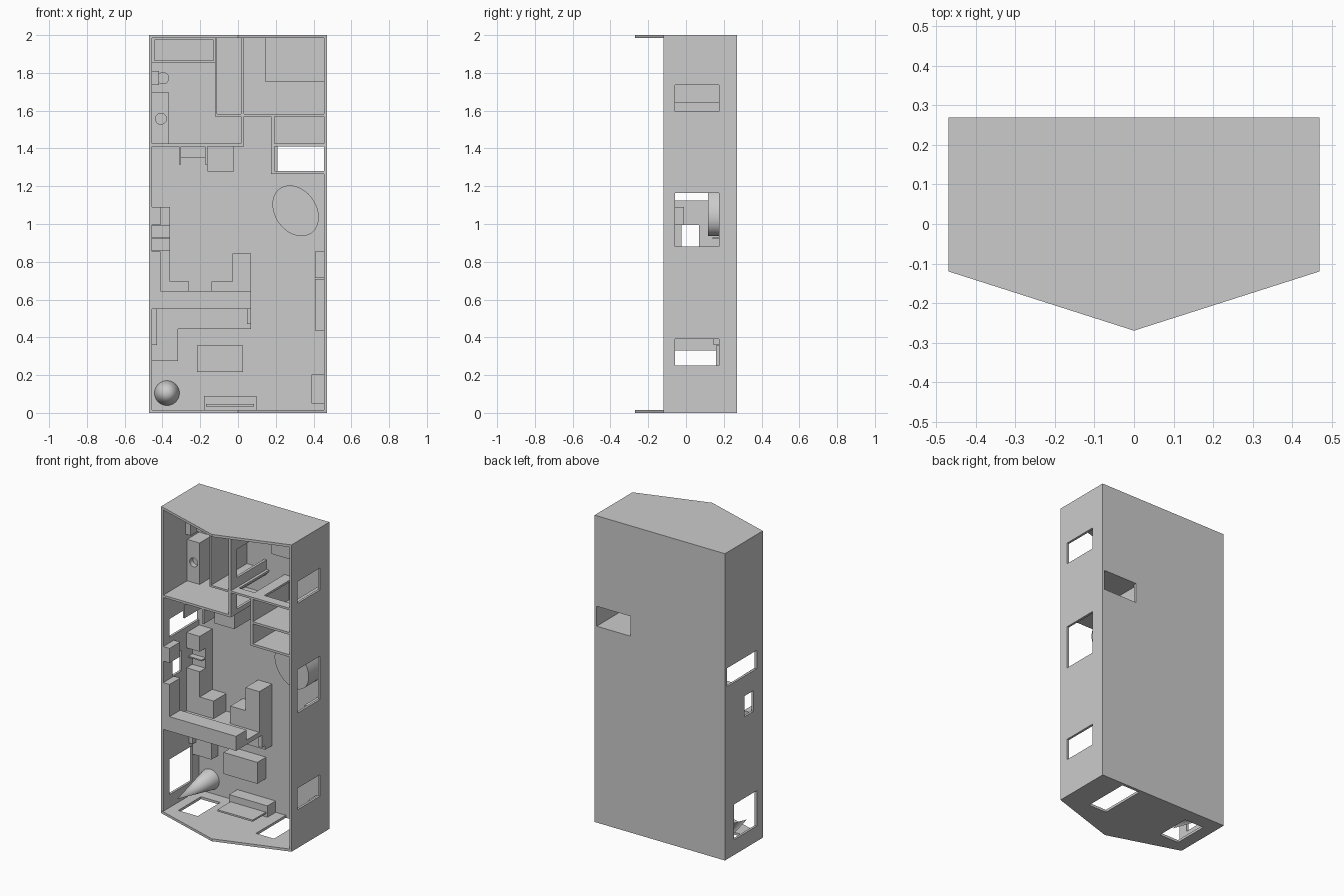
import bpy, bmesh, math
from mathutils import Matrix

if "Cube" in bpy.data.objects:
    bpy.data.objects.remove(bpy.data.objects["Cube"])

F = 0.25      # floor surface (the plan faces -y)
T = -0.12     # open edge of the walls
W = 0.016     # outer wall thickness
WIN = (-0.058, 0.175)
DOOR = (-0.058, 0.26)


def make(name, bm):
    bmesh.ops.recalc_face_normals(bm, faces=bm.faces[:])
    me = bpy.data.meshes.new(name)
    bm.to_mesh(me)
    bm.free()
    ob = bpy.data.objects.new(name, me)
    bpy.context.scene.collection.objects.link(ob)
    return ob


def prism(name, pts, y0, y1):
    """Extrude an x-z outline from y0 to y1."""
    bm = bmesh.new()
    f = bm.faces.new([bm.verts.new((x, y0, z)) for x, z in pts])
    r = bmesh.ops.extrude_face_region(bm, geom=[f])
    vs = [v for v in r['geom'] if isinstance(v, bmesh.types.BMVert)]
    bmesh.ops.translate(bm, verts=vs, vec=(0, y1 - y0, 0))
    return make(name, bm)


def box(name, x0, x1, z0, z1, y0=T, y1=F):
    return prism(name, [(x0, z0), (x1, z0), (x1, z1), (x0, z1)], y0, y1)


def rod(name, x, z, y0, y1, rx, rz=None, r_tip=1.0, tilt=0, seg=32):
    """Round part along y; r_tip scales the radius at y0."""
    bm = bmesh.new()
    m = (Matrix.Translation((x, (y0 + y1) / 2, z)) @ Matrix.Rotation(tilt, 4, 'Y')
         @ Matrix.Diagonal((rx, 1, rz or rx, 1)) @ Matrix.Rotation(math.pi / 2, 4, 'X'))
    bmesh.ops.create_cone(bm, cap_ends=True, segments=seg, radius1=1, radius2=r_tip,
                          depth=y1 - y0, matrix=m)
    ob = make(name, bm)
    bpy.context.view_layer.objects.active = ob
    ob.select_set(True)
    bpy.ops.object.shade_smooth_by_angle(angle=math.radians(40))
    ob.select_set(False)
    return ob


def cut(ob, *cutters):
    for c in cutters:
        mod = ob.modifiers.new("opening", 'BOOLEAN')
        mod.operation, mod.solver, mod.object = 'DIFFERENCE', 'EXACT', c
        bpy.context.view_layer.objects.active = ob
        bpy.ops.object.modifier_apply(modifier=mod.name)
        bpy.data.objects.remove(c)


def hole(x0, x1, z0, z1, y=WIN):
    return box("cutter", x0, x1, z0, z1, *y)


# Floor slab with stairwell opening
floor = box("floor", -0.47, 0.47, 0, 2, F, 0.27)
cut(floor, hole(0.21, 0.455, 1.28, 1.41, (0.2, 0.3)))

# Gabled end walls
for name, z in (("entry_end_wall", 0), ("far_end_wall", 2 - W)):
    bm = bmesh.new()
    f = bm.faces.new([bm.verts.new((x, y, z)) for x, y in
                      ((-0.47, F), (0.47, F), (0.47, T), (0, -0.27), (-0.47, T))])
    r = bmesh.ops.extrude_face_region(bm, geom=[f])
    bmesh.ops.translate(bm, vec=(0, 0, W),
                        verts=[v for v in r['geom'] if isinstance(v, bmesh.types.BMVert)])
    end = make(name, bm)
    if z == 0:
        cut(end, hole(-0.39, -0.25, -0.1, 0.1), hole(0.17, 0.30, -0.1, 0.1, DOOR))

# Long side walls with windows and a side door
left = box("left_wall", -0.47, -0.455, W, 2 - W)
cut(left, hole(-0.6, -0.4, 0.10, 0.33), hole(-0.6, -0.4, 0.86, 0.995, (-0.025, 0.068)),
    hole(-0.6, -0.4, 1.125, 1.245, DOOR))
right = box("right_wall", 0.455, 0.47, W, 2 - W)
cut(right, *[hole(0.4, 0.6, a, b) for a, b in ((0.25, 0.39), (0.88, 1.163), (1.595, 1.737))])

# Partition walls: x0, x1, z0, z1, openings
partitions = {
    "kitchen_partition": (-0.455, 0.07, 0.55, 0.58, []),
    "bathroom_lower_wall": (-0.455, 0.015, 1.41, 1.425, []),
    "bathroom_side_wall": (0.015, 0.032, 1.41, 1.985, [(-0.1, 0.1, 1.44, 1.55), (-0.1, 0.1, 1.645, 1.83)]),
    "closet_left_wall": (-0.122, -0.11, 1.57, 1.985, []),
    "closet_lower_wall": (-0.11, 0.015, 1.57, 1.582, []),
    "bedroom_lower_wall": (0.032, 0.455, 1.57, 1.583, [(0.05, 0.16, 1.5, 1.6), (0.23, 0.42, 1.5, 1.6)]),
    "stair_side_wall": (0.175, 0.192, 1.265, 1.57, []),
    "stair_upper_wall": (0.192, 0.455, 1.41, 1.425, []),
    "stair_lower_wall": (0.192, 0.455, 1.265, 1.28, []),
    "laundry_left_wall": (-0.313, -0.302, 1.315, 1.41, []),
    "laundry_right_wall": (-0.175, -0.162, 1.315, 1.41, []),
}
for name, (x0, x1, z0, z1, openings) in partitions.items():
    cut(box(name, x0, x1, z0, z1), *[hole(*o, DOOR) for o in openings])

# Bathroom: tub, toilet, vanity with round basin
tub = box("bathtub", -0.455, -0.122, 1.855, 1.984, 0.15)
cut(tub, hole(-0.443, -0.13, 1.865, 1.975, (0.1, 0.22)))
box("toilet_tank", -0.455, -0.418, 1.735, 1.81, 0.11)
rod("toilet_bowl", -0.397, 1.772, 0.17, F, 0.032)
vanity = box("vanity", -0.455, -0.365, 1.425, 1.695, 0.126)
cut(vanity, rod("cutter", -0.408, 1.557, 0.1, 0.16, 0.029))

# Bedroom bed
box("bed", 0.142, 0.455, 1.755, 1.984, 0.14)

# Laundry machine and refrigerator
box("laundry_machine", -0.302, -0.175, 1.35, 1.41, 0.06)
box("refrigerator", -0.162, -0.02, 1.278, 1.41, -0.01)

# Kitchen base counters
prism("corner_counter", [(-0.455, 0.58), (-0.26, 0.58), (-0.26, 0.695), (-0.36, 0.695),
                         (-0.36, 0.86), (-0.455, 0.86)], 0.12, F)
prism("peninsula_counter", [(-0.14, 0.58), (0.07, 0.58), (0.07, 0.845), (-0.03, 0.845),
                            (-0.03, 0.695), (-0.14, 0.695)], 0.12, F)
box("window_counter", -0.455, -0.36, 0.99, 1.09, 0.12)

# Double sink below the small window
box("sink_base", -0.455, -0.36, 0.86, 0.99, 0.18)
box("sink_divider", -0.455, -0.36, 0.92, 0.928, 0.14, 0.18)

# Wall-hung upper cabinets
box("upper_cabinet_window", -0.455, -0.41, 0.995, 1.09, T, -0.01)
prism("upper_cabinet_corner", [(-0.455, 0.58), (0.07, 0.58), (0.07, 0.645), (-0.41, 0.645),
                               (-0.41, 0.855), (-0.455, 0.855)], T, -0.01)

# Dining table
rod("dining_table", 0.305, 1.07, 0.117, F, 0.11, 0.145, tilt=-math.radians(35), seg=48)

# Corner sofa with arm rests
prism("sofa_seat", [(-0.455, 0.275), (-0.318, 0.275), (-0.318, 0.443), (0.07, 0.443),
                    (0.07, 0.55), (-0.455, 0.55)], 0.18, F)
box("sofa_side_back", -0.455, -0.428, 0.36, 0.55, 0.145, 0.18)
box("sofa_arm", 0.047, 0.07, 0.47, 0.55, 0.145, 0.18)
box("coffee_table", -0.217, 0.027, 0.217, 0.357, 0.16)

# Television on its stand
box("media_stand", -0.18, 0.097, W, 0.09, 0.165)
box("television", -0.17, 0.085, 0.035, 0.046, 0.03, 0.165)

# Decorative tree and right-hand storage
rod("cone_tree", -0.376, 0.105, -0.09, F, 0.066, r_tip=0)
box("entry_bench", 0.388, 0.455, 0.05, 0.203, 0.17)
box("bookcase", 0.408, 0.455, 0.435, 0.71, 0.06)
box("side_cabinet", 0.408, 0.455, 0.715, 0.855, 0.1)
